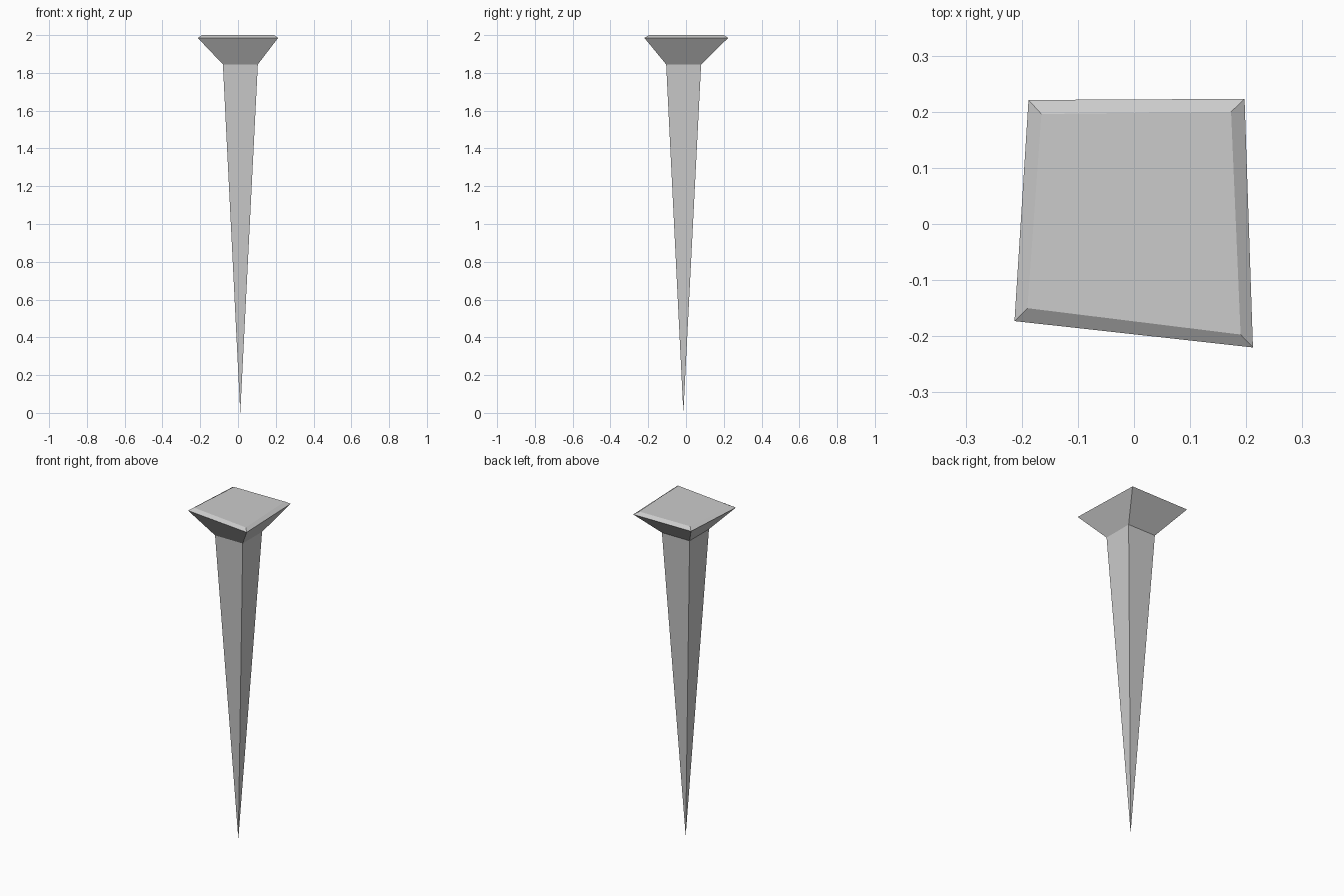
import bpy, bmesh

if "Cube" in bpy.data.objects:
    bpy.data.objects.remove(bpy.data.objects["Cube"])

# four-sided cross-sections, from the flat top down to the neck
rings = [
    (2.0,   [(-0.19, -0.15), (0.19, -0.197), (0.173, 0.2), (-0.165, 0.196)]),      # flat top
    (1.985, [(-0.213, -0.173), (0.212, -0.22), (0.197, 0.223), (-0.188, 0.221)]),  # rim
    (1.845, [(-0.08, -0.105), (0.105, -0.105), (0.105, 0.08), (-0.08, 0.08)]),     # neck
]
tip_point = (0.012, -0.014, 0.0)

bm = bmesh.new()
loops = [[bm.verts.new((x, y, z)) for x, y in pts] for z, pts in rings]
tip = bm.verts.new(tip_point)

# flat top of the head
bm.faces.new(loops[0])

# bevelled rim and flared underside
for upper, lower in zip(loops, loops[1:]):
    for i in range(4):
        j = (i + 1) % 4
        bm.faces.new((upper[i], lower[i], lower[j], upper[j]))

# shank tapering to a point
for i in range(4):
    bm.faces.new((loops[-1][i], tip, loops[-1][(i + 1) % 4]))

bmesh.ops.recalc_face_normals(bm, faces=bm.faces)
mesh = bpy.data.meshes.new("nail")
bm.to_mesh(mesh)
bm.free()
bpy.context.collection.objects.link(bpy.data.objects.new("nail", mesh))
